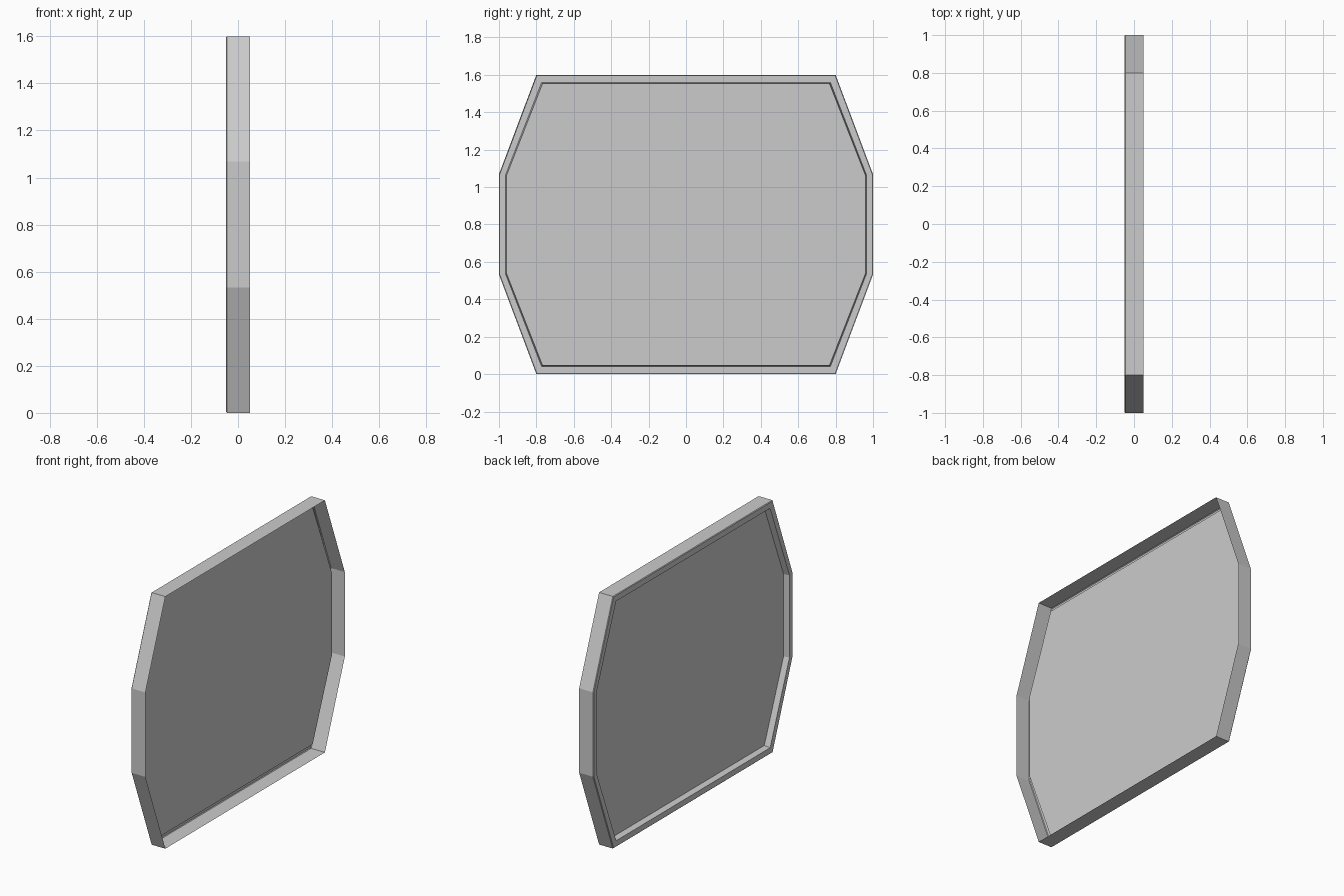
import bpy, bmesh

if "Cube" in bpy.data.objects:
    bpy.data.objects.remove(bpy.data.objects["Cube"])

MID = 0.8  # height of the centre of the octagon


def octagon(bm, x, dy, dz):
    """Eight-sided loop at depth x, inset by dy at the sides and dz at top and bottom."""
    cy, cz = 0.8 - 0.7 * dz, 0.268 - 0.18 * dy
    q = [(1 - dy, cz), (cy, 0.8 - dz)]
    pts = q + [(-y, z) for y, z in reversed(q)]
    pts += [(-y, -z) for y, z in pts]
    return [bm.verts.new((x, y, MID + z)) for y, z in pts]


def finish(bm, name):
    mesh = bpy.data.meshes.new(name)
    bm.to_mesh(mesh)
    bm.free()
    obj = bpy.data.objects.new(name, mesh)
    bpy.context.collection.objects.link(obj)
    return obj


# Frame: open-backed rim with a chamfered lip and a wall sloping to the panel
profile = [(0.05, 0, 0), (-0.046, 0, 0), (-0.05, 0.004, 0.004),
           (-0.05, 0.034, 0.040), (-0.013, 0.040, 0.047)]
bm = bmesh.new()
loops = [octagon(bm, *p) for p in profile]
for a, b in zip(loops, loops[1:]):
    for i in range(8):
        j = (i + 1) % 8
        bm.faces.new((a[i], b[i], b[j], a[j]))
bmesh.ops.recalc_face_normals(bm, faces=bm.faces)
finish(bm, "frame")

# Panel: flat sheet recessed inside the rim
bm = bmesh.new()
bm.faces.new(list(reversed(octagon(bm, *profile[-1]))))
finish(bm, "panel")
